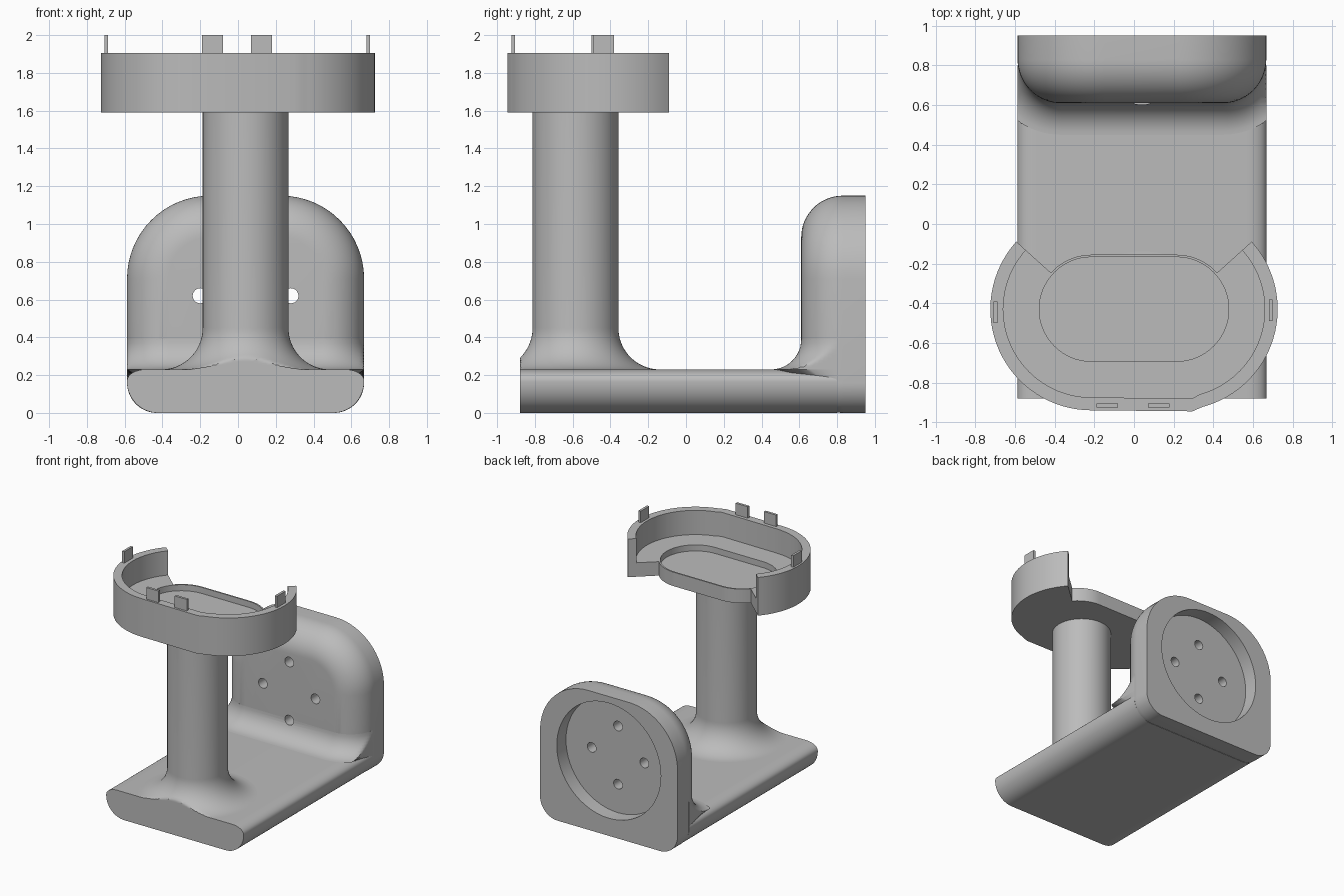
import bpy, bmesh, math

if "Cube" in bpy.data.objects:
    bpy.data.objects.remove(bpy.data.objects["Cube"], do_unlink=True)

grey = bpy.data.materials.new("plain grey")
grey.use_nodes = True
grey.diffuse_color = (0.5, 0.5, 0.5, 1)
grey.node_tree.nodes["Principled BSDF"].inputs["Base Color"].default_value = (0.5, 0.5, 0.5, 1)

CX = 0.04          # centre line of stand and column
HALF = 0.6275      # half width of stand
BACK, FRONT = 0.95, -0.88
DECK = 0.23        # top of base


def loft(name, rings):
    """Skin a list of equal-length point rings and cap both ends."""
    bm = bmesh.new()
    rows = [[bm.verts.new(p) for p in ring] for ring in rings]
    n = len(rows[0])
    for a, b in zip(rows, rows[1:]):
        for i in range(n):
            j = (i + 1) % n
            bm.faces.new((a[i], a[j], b[j], b[i]))
    bm.faces.new(rows[0])
    bm.faces.new(rows[-1])
    bmesh.ops.remove_doubles(bm, verts=bm.verts, dist=0.00002)
    bmesh.ops.recalc_face_normals(bm, faces=bm.faces)
    mesh = bpy.data.meshes.new(name)
    bm.to_mesh(mesh)
    bm.free()
    mesh.materials.append(grey)
    obj = bpy.data.objects.new(name, mesh)
    bpy.context.collection.objects.link(obj)
    return obj


def arc(cx, cy, rx, ry, start, end, steps=16):
    angles = [math.radians(start + (end - start) * i / steps) for i in range(steps + 1)]
    return [(cx + rx * math.cos(a), cy + ry * math.sin(a)) for a in angles]


def extrude_z(name, outline, z0, z1):
    return loft(name, [[(x, y, z) for x, y in outline] for z in (z0, z1)])


def along_y(outline, y):
    return [(CX + x, y, z) for x, z in outline]


def mirrored(half):
    return half + [(-x, v) for x, v in reversed(half)]


def cut(obj, cutter):
    mod = obj.modifiers.new("cut", "BOOLEAN")
    mod.operation = "DIFFERENCE"
    mod.solver = "EXACT"
    mod.object = cutter
    cutter.hide_render = True
    bpy.context.view_layer.objects.active = obj
    bpy.ops.object.modifier_apply(modifier=mod.name)


def smooth(obj):
    bpy.ops.object.select_all(action="DESELECT")
    obj.select_set(True)
    bpy.context.view_layer.objects.active = obj
    bpy.ops.object.shade_smooth_by_angle(angle=math.radians(32))


# Base slab with rounded long edges
base_half = (arc(HALF - 0.165, 0.165, 0.165, 0.165, -90, 0)
             + arc(HALF - 0.1, 0.17, 0.1, 0.06, 0, 90, 8))
base = loft("base", [along_y(mirrored(base_half), y) for y in (FRONT, 0.8)])

# Upright back plate, front edge rounded over
ROUND = 0.22


def plate_outline(inset):
    c = max(0.16, inset)
    low, top = c - inset, 0.44 - inset
    half = (arc(HALF - c, c, low, low, -90, 0)
            + arc(HALF - 0.44, 0.71, top, top, 0, 90))
    return mirrored(half)


plate_rings = []
for inset, back in arc(ROUND, ROUND, ROUND, ROUND, 270, 180):
    plate_rings.append(along_y(plate_outline(max(inset, 0)), 0.61 + back))
plate_rings.append(along_y(plate_outline(0), BACK))
back_plate = loft("back_plate", plate_rings)

# Concave skirt blending plate into base
FILLET = 0.16


def skirt_ring(offset, z):
    r = ROUND + offset
    half = [(HALF, 0.8)] + arc(HALF - ROUND, 0.61 + ROUND, r, r, 0, -90, 20)
    return [(CX + max(-HALF, min(HALF, x)), min(y, 0.8), z) for x, y in mirrored(half)]


skirt_rings = [skirt_ring(0, 0.17)]
for offset, rise in arc(FILLET, FILLET, FILLET, FILLET, 270, 180, 12):
    skirt_rings.append(skirt_ring(max(offset, 0), DECK + rise))
plate_skirt = loft("plate_skirt", skirt_rings)

# Reshape so that the skirt is widest at the deck
# Round pocket in the back and four through holes
pocket = loft("pocket_cutter", [along_y(arc(0, 0.62, 0.475, 0.475, 0, 354.375, 63), y)
                                for y in (0.83, 1.1)])
cutters = [pocket]
for dx, dz in ((0.24, 0), (-0.24, 0), (0, 0.24), (0, -0.24)):
    ring = arc(dx, 0.62 + dz, 0.04, 0.04, 0, 345, 23)
    cutters.append(loft("hole_cutter", [along_y(ring, y) for y in (0.4, 1.0)]))
for cutter in cutters:
    cut(back_plate, cutter)
for cutter in cutters[1:]:
    cut(plate_skirt, cutter)

# Column with flared foot, trimmed flush with the base front
COL_Y, COL_R, FLARE = -0.585, 0.227, 0.22
profile = [(COL_R + FLARE, 0.2)]
profile += arc(COL_R + FLARE, DECK + FLARE, FLARE, FLARE, 270, 180, 20)
profile.append((COL_R, 1.6))
column = loft("column", [[(x, max(y, FRONT), z) for x, y in
                          arc(CX, COL_Y, r, r, 0, 356.25, 95)] for r, z in profile])

# Tray: open-backed rim around a recessed seat
TX, TY = 0.215, -0.43
TRAY_Z, FLOOR_Z, RIM_Z = 1.59, 1.705, 1.905


def tray_front(r, start, end):
    """Left lobe, slightly skewed front edge, right lobe."""
    return (arc(-TX, TY, r, r, start, 270, 32) + [(0.295, TY - 0.005 - r)]
            + arc(TX, TY, r, r, -75, end, 32))


SEAT = 0.275
tray_plan = (tray_front(0.51, 138, 42) + arc(TX, TY, SEAT, SEAT, 42, 90)
             + arc(-TX, TY, SEAT, SEAT, 90, 138))
tray = extrude_z("tray", tray_plan, TRAY_Z, RIM_Z)
rim_cutter = extrude_z("rim_cutter", tray_front(0.445, 90, 90), FLOOR_Z, 2.1)
seat_r = SEAT - 0.012
seat_plan = arc(-TX, TY, seat_r, seat_r, 90, 270, 32) + arc(TX, TY, seat_r, seat_r, -90, 90, 32)
seat_cutter = extrude_z("seat_cutter", seat_plan, FLOOR_Z - 0.05, 2.1)
for cutter in (rim_cutter, seat_cutter):
    cut(tray, cutter)
    cutters.append(cutter)

# Small upright tabs on the rim
for name, x, y, w, d in (("left_tab", 0.69, -0.435, 0.02, 0.11),
                         ("right_tab", -0.698, -0.445, 0.02, 0.11),
                         ("front_left_tab", 0.125, -0.915, 0.11, 0.02),
                         ("front_right_tab", -0.135, -0.915, 0.11, 0.02)):
    plan = [(x + sx * w / 2, y + sy * d / 2)
            for sx, sy in ((-1, -1), (1, -1), (1, 1), (-1, 1))]
    extrude_z(name, plan, RIM_Z - 0.01, 2.0)

for cutter in cutters:
    bpy.data.objects.remove(cutter, do_unlink=True)
for part in (base, back_plate, plate_skirt, column, tray):
    smooth(part)
